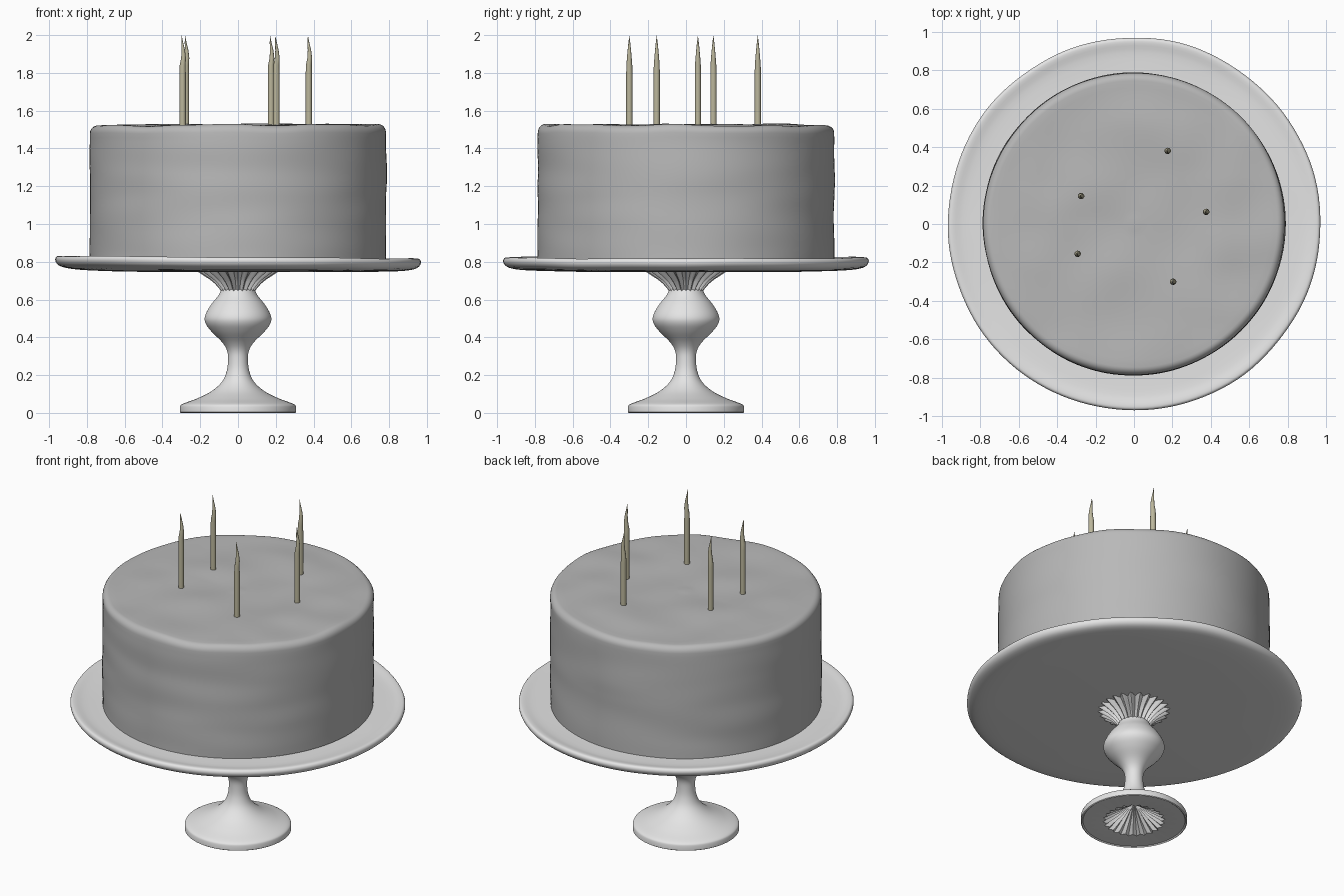
import bpy, bmesh, math
from mathutils import Vector, noise

if "Cube" in bpy.data.objects:
    bpy.data.objects.remove(bpy.data.objects["Cube"])


def material(name, rgb):
    m = bpy.data.materials.new(name)
    m.diffuse_color = (*rgb, 1)
    m.use_nodes = True
    m.node_tree.nodes["Principled BSDF"].inputs["Base Color"].default_value = m.diffuse_color
    return m


WHITE = material("white ceramic", (0.78, 0.78, 0.78))
ICING = material("grey icing", (0.48, 0.48, 0.48))
WAX = material("beige wax", (0.50, 0.47, 0.33))


def resample(points, n):
    """Catmull-Rom curve through the profile points."""
    pts = [Vector(p) for p in points]
    out = []
    for i in range(len(pts) - 1):
        a, b = pts[max(i - 1, 0)], pts[i]
        c, d = pts[i + 1], pts[min(i + 2, len(pts) - 1)]
        for k in range(n):
            t = k / n
            out.append(0.5 * (2 * b + (c - a) * t + (2 * a - 5 * b + 4 * c - d) * t * t
                              + (3 * b - a - 3 * c + d) * t ** 3))
    return out + [pts[-1]]


def lathe(name, profile, segments, mat, warp=None, flutes=0, angle=40):
    """Spin a profile of (radius, z, flute depth); the ends close on the axis."""
    bm = bmesh.new()
    rings = []
    for r, z, depth in profile:
        if r < 1e-4:
            rings.append([bm.verts.new((0, 0, z))] * segments)
            continue
        ring = []
        for s in range(segments):
            a = 2 * math.pi * s / segments
            rr = r * (1 + depth * math.cos(flutes * a))
            ring.append(bm.verts.new((rr * math.cos(a), rr * math.sin(a), z)))
        rings.append(ring)
    for lo, hi in zip(rings, rings[1:]):
        for s in range(segments):
            t = (s + 1) % segments
            quad = list(dict.fromkeys((lo[s], lo[t], hi[t], hi[s])))
            if len(quad) > 2:
                bm.faces.new(quad)
    if warp:
        for v in bm.verts:
            v.co = warp(v.co.copy())
    bmesh.ops.recalc_face_normals(bm, faces=bm.faces)
    me = bpy.data.meshes.new(name)
    bm.to_mesh(me)
    bm.free()
    me.materials.append(mat)
    me.polygons.foreach_set("use_smooth", [True] * len(me.polygons))
    me.set_sharp_from_angle(angle=math.radians(angle))
    ob = bpy.data.objects.new(name, me)
    bpy.context.collection.objects.link(ob)
    return ob


# Pedestal: pleated recess under the foot, flared foot, stem, bulb
recess = [(0, 0.11, 0), (0.04, 0.10, 0.2), (0.10, 0.055, 0.14), (0.17, 0.008, 0.06),
          (0.19, 0.006, 0)]
foot = [(0.295, 0.006, 0), (0.302, 0, 0), (0.308, 0.004, 0), (0.308, 0.03, 0)]
body = resample([(0.308, 0.03, 0), (0.295, 0.047, 0), (0.22, 0.075, 0), (0.14, 0.115, 0),
                 (0.085, 0.165, 0), (0.06, 0.22, 0), (0.053, 0.28, 0), (0.058, 0.33, 0),
                 (0.085, 0.375, 0), (0.14, 0.43, 0), (0.172, 0.475, 0), (0.174, 0.515, 0),
                 (0.145, 0.57, 0), (0.105, 0.62, 0), (0.088, 0.652, 0)], 5)
lathe("pedestal", recess + foot + body[1:] + [(0, 0.66, 0)], 96, WHITE, flutes=24)

# Pleated collar flaring out to the plate
collar = resample([(0.082, 0.645, 0.10), (0.098, 0.67, 0.12), (0.125, 0.70, 0.13),
                   (0.16, 0.725, 0.12), (0.20, 0.752, 0.10)], 4)
lathe("pleated_collar", [(0, 0.645, 0)] + collar + [(0, 0.752, 0)], 192, WHITE, flutes=24)


# Plate with a slightly raised, hand-made rim
def plate_warp(p):
    far = Vector((p.x, p.y)).length / 0.97
    n = noise.noise(Vector((p.x * 2.2, p.y * 2.2, 3.0)))
    p.z += far ** 3 * (-0.008 * p.x + 0.006 * n)
    k = 1 + 0.008 * n * far
    return Vector((p.x * k, p.y * k, p.z))


rim = resample([(0.60, 0.747, 0), (0.80, 0.752, 0), (0.90, 0.760, 0), (0.95, 0.775, 0),
                (0.968, 0.80, 0), (0.962, 0.820, 0), (0.94, 0.823, 0), (0.89, 0.814, 0),
                (0.80, 0.811, 0)], 3)
lathe("plate", [(0, 0.745, 0), (0.3, 0.745, 0)] + rim + [(0.5, 0.81, 0), (0, 0.81, 0)],
      128, WHITE, plate_warp, angle=60)


# Cake with uneven icing: long smears on the side, shallow dents on the top
def icing_warp(p):
    r = Vector((p.x, p.y)).length
    if r < 1e-4:
        return p
    side = noise.noise(Vector((p.x * 2.0, p.y * 2.0, p.z * 7.0)))
    k = 1 + 0.007 * side * min(1, r / 0.7)
    top = noise.noise(Vector((p.x * 4.0 + 7, p.y * 4.0, 0.5)))
    lift = max(0, min(1, (p.z - 1.42) / 0.1))
    return Vector((p.x * k, p.y * k, p.z + lift * 0.011 * top))


side = [(0.785, 0.812 + 0.67 * i / 28, 0) for i in range(29)]
corner = [(0.745 + 0.04 * math.cos(t), 1.482 + 0.042 * math.sin(t), 0)
          for t in (math.pi / 2 * i / 6 for i in range(1, 7))]
top = [(0.745 * (1 - i / 20), 1.524, 0) for i in range(1, 21)]
lathe("cake", [(0, 0.812, 0)] + side + corner + top, 144, ICING, icing_warp)

# Five candles, each drawn out to a bent wick tip
candle = [(0, 1.50, 0), (0.0165, 1.50, 0), (0.0165, 1.80, 0), (0.0155, 1.84, 0),
          (0.0125, 1.88, 0), (0.009, 1.92, 0), (0.005, 1.96, 0), (0, 2.0, 0)]


def bend(p):
    p.x += 0.005 * math.sin(max(0, p.z - 1.84) * 30)
    return p


for i, (x, y) in enumerate([(0.175, 0.38), (-0.275, 0.145), (0.375, 0.063),
                            (-0.293, -0.155), (0.203, -0.30)]):
    lathe(f"candle_{i + 1}", candle, 16, WAX, bend).location = (x, y, 0)
